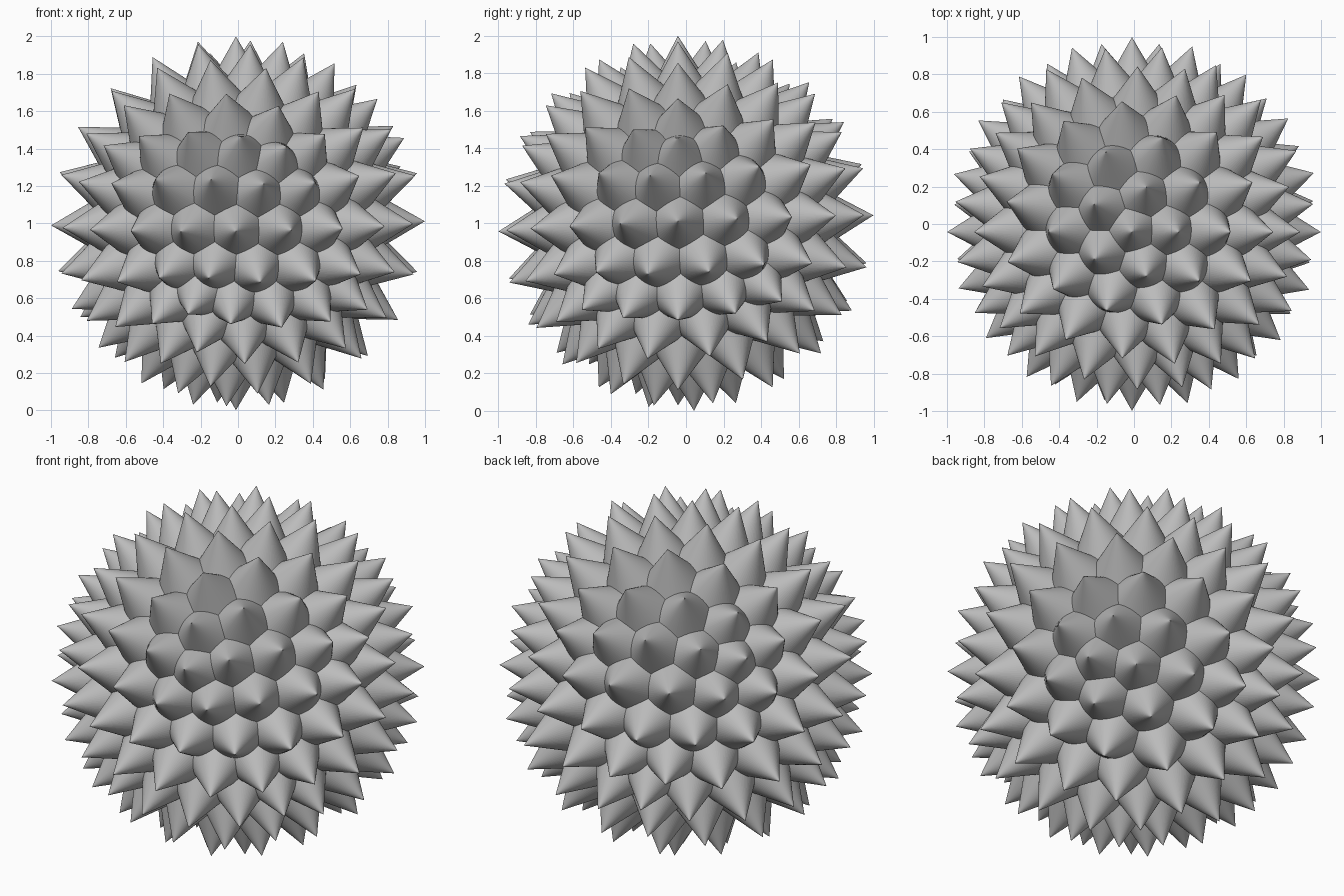
import bpy, bmesh, math
from mathutils import Vector, Matrix

TIP = 1.0            # distance from centre to spike tips
HEIGHT = 0.45        # spike length
RADIUS = 0.26        # spike base radius
SIDES = 64
LEAN = Vector((-0.011, -0.043, 1.0)).normalized()   # every spike leans a little

cube = bpy.data.objects.get("Cube")
if cube:
    bpy.data.objects.remove(cube, do_unlink=True)

# Single plain grey
grey = bpy.data.materials.new("plain_grey")
grey.use_nodes = True
colour = (0.5, 0.5, 0.5, 1)
grey.diffuse_color = colour
grey.node_tree.nodes["Principled BSDF"].inputs["Base Color"].default_value = colour


def add_object(name, bm):
    mesh = bpy.data.meshes.new(name)
    bm.to_mesh(mesh)
    bm.free()
    mesh.materials.append(grey)
    obj = bpy.data.objects.new(name, mesh)
    obj.location.z = 1
    bpy.context.collection.objects.link(obj)
    return obj


# Evenly spread spike directions
guide = bmesh.new()
bmesh.ops.create_icosphere(guide, subdivisions=3, radius=1)
directions = [v.co.normalized() for v in guide.verts]
guide.free()

# Spikes
up = Vector((0, 0, 1))
lean = up.rotation_difference(LEAN).to_matrix().to_4x4()
place = Matrix.Translation((0, 0, TIP - HEIGHT / 2))
spikes = bmesh.new()
for d in directions:
    if d.z < -0.9999:
        turn = Matrix.Rotation(math.pi, 4, 'X')
    else:
        turn = up.rotation_difference(d).to_matrix().to_4x4()
    bmesh.ops.create_cone(spikes, cap_ends=False, segments=SIDES, radius1=RADIUS,
                          radius2=0, depth=HEIGHT, matrix=turn @ lean @ place)
add_object("spikes", spikes)

# Round core under the spikes
core = bmesh.new()
bmesh.ops.create_icosphere(core, subdivisions=3, radius=0.62)
for f in core.faces:
    f.smooth = True
add_object("core", core)
